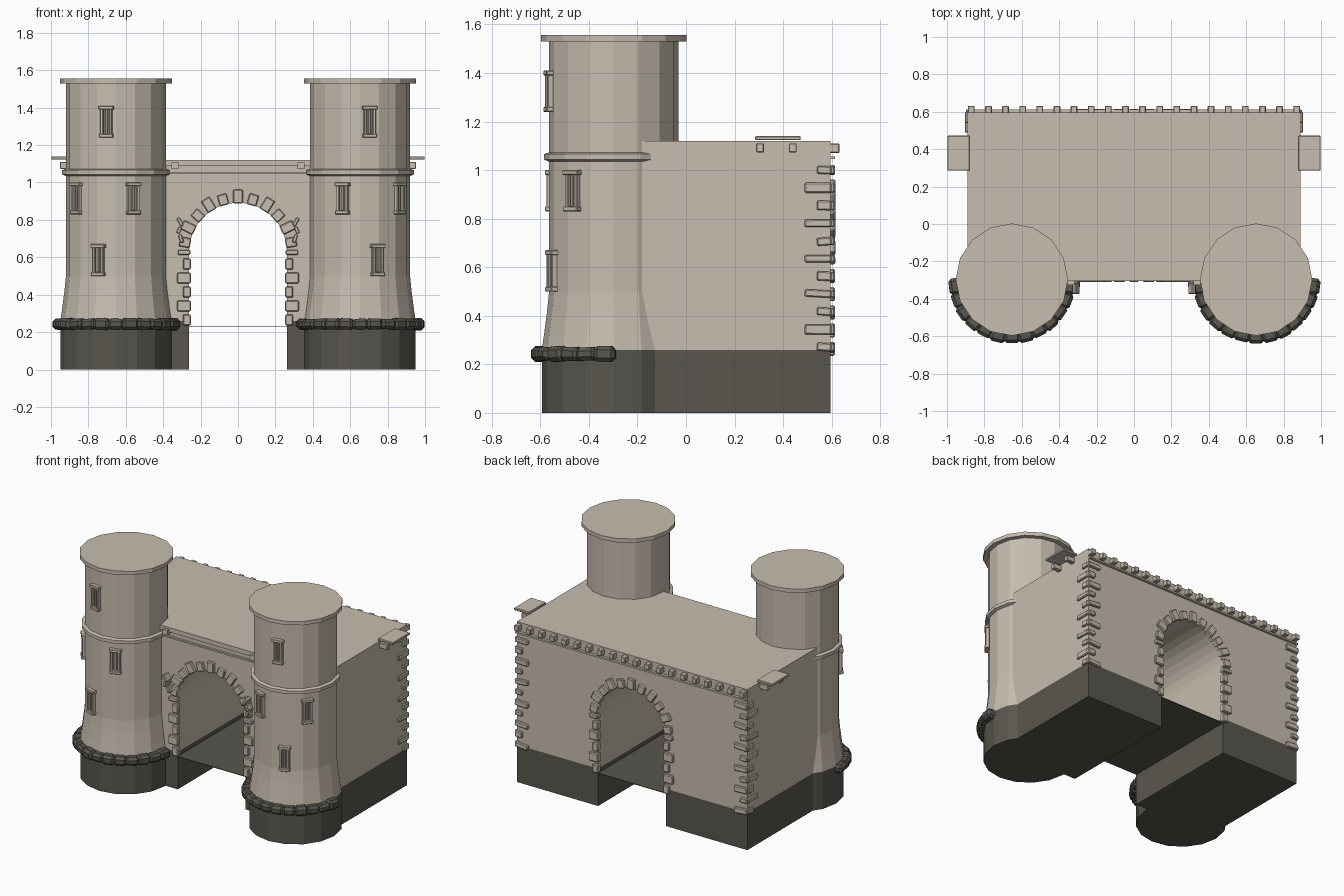
import bpy, bmesh, math, random
from mathutils import Matrix, Vector

if "Cube" in bpy.data.objects:
    bpy.data.objects.remove(bpy.data.objects["Cube"])

random.seed(4)
FRONT, BACK, HALF, ROOF, BASE = -0.29, 0.595, 0.89, 1.12, 0.26
ARCH_R, SPRING, FLOOR = 0.262, 0.63, 0.23
TX, TY, BODY_R = 0.653, -0.297, 0.267


def material(name, rgb):
    m = bpy.data.materials.new(name)
    m.diffuse_color = (*rgb, 1)
    m.use_nodes = True
    m.node_tree.nodes["Principled BSDF"].inputs["Base Color"].default_value = m.diffuse_color
    return m


STONE = material("pale stone", (0.57, 0.51, 0.43))
DARK = material("dark stone", (0.10, 0.094, 0.077))


def finish(name, bm, mat, bevel=0):
    bmesh.ops.recalc_face_normals(bm, faces=bm.faces)
    me = bpy.data.meshes.new(name)
    bm.to_mesh(me)
    bm.free()
    me.materials.append(mat)
    ob = bpy.data.objects.new(name, me)
    bpy.context.collection.objects.link(ob)
    if bevel:
        b = ob.modifiers.new("chipped edges", 'BEVEL')
        b.width, b.segments = bevel, 1
    return ob


def box(bm, c, s, frame=Matrix()):
    """Cuboid of centre c and size s, placed in a local frame."""
    m = frame @ Matrix.Translation(c) @ Matrix.Diagonal((*s, 1))
    bmesh.ops.create_cube(bm, size=1, matrix=m)


def span(bm, x0, x1, y0, y1, z0, z1):
    box(bm, ((x0 + x1) / 2, (y0 + y1) / 2, (z0 + z1) / 2),
        (abs(x1 - x0), abs(y1 - y0), abs(z1 - z0)))


def lathe(name, profile, cx, cy, mat, n=16):
    bm = bmesh.new()
    rings = []
    for r, z in profile:
        rings.append([bm.verts.new((cx + r * math.sin(2 * math.pi * i / n),
                                    cy - r * math.cos(2 * math.pi * i / n), z))
                      for i in range(n)])
    for a, b in zip(rings, rings[1:]):
        for i in range(n):
            j = (i + 1) % n
            bm.faces.new((a[i], a[j], b[j], b[i]))
    bm.faces.new(rings[0])
    bm.faces.new(rings[-1])
    return finish(name, bm, mat)


# Main block: arched profile extruded from front to back
outline = [(-ARCH_R, BASE), (-HALF, BASE), (-HALF, ROOF), (HALF, ROOF), (HALF, BASE), (ARCH_R, BASE)]
outline += [(ARCH_R * math.cos(math.pi * i / 16), SPRING + ARCH_R * math.sin(math.pi * i / 16))
            for i in range(17)]
bm = bmesh.new()
face = bm.faces.new([bm.verts.new((x, FRONT, z)) for x, z in outline])
ext = bmesh.ops.extrude_face_region(bm, geom=[face])
bmesh.ops.translate(bm, vec=(0, BACK - FRONT, 0),
                    verts=[v for v in ext["geom"] if isinstance(v, bmesh.types.BMVert)])
finish("gatehouse_block", bm, STONE)

# Dark plinths and the passage floor
bm = bmesh.new()
for s in (-1, 1):
    span(bm, s * ARCH_R, s * HALF, FRONT, BACK, 0, BASE)
span(bm, -ARCH_R, ARCH_R, FRONT, BACK, FLOOR - 0.004, FLOOR)
finish("plinth_and_floor", bm, DARK)

# Towers, window frames and the rubble ring at their feet
for s, side in ((-1, "left"), (1, "right")):
    cx = s * TX
    lathe(side + "_tower_base", [(0.297, 0), (0.297, BASE)], cx, TY, DARK)
    lathe(side + "_tower_body", [(0.297, BASE), (0.288, 0.32), (0.275, 0.42), (BODY_R, 0.5),
                                 (BODY_R, 1.53)], cx, TY, STONE)
    lathe(side + "_tower_band", [(BODY_R, 1.035), (0.287, 1.043), (0.287, 1.066),
                                 (BODY_R, 1.073)], cx, TY, STONE)
    lathe(side + "_tower_cap", [(0.3, 1.53), (0.3, 1.557)], cx, TY, STONE)

    bm = bmesh.new()
    for dx, z in ((0.05, 1.325), (0.207, 0.915), (-0.092, 0.915), (0.092, 0.585)):
        a = s * math.asin(dx / BODY_R)
        f = Matrix.Translation((cx, TY, z)) @ Matrix.Rotation(a, 4, 'Z')
        r = -BODY_R
        for k in (-1, 1):
            box(bm, (k * 0.024, r, 0), (0.016, 0.034, 0.14), f)
        box(bm, (0, r, 0), (0.014, 0.022, 0.13), f)
        box(bm, (0, r, 0.075), (0.08, 0.044, 0.02), f)
        box(bm, (0, r, -0.075), (0.074, 0.044, 0.02), f)
    finish(side + "_tower_windows", bm, STONE, 0.003)

    bm = bmesh.new()
    n = 13
    for i in range(n):
        a = math.radians(-90 + 180 * (i + 0.5) / n)
        f = (Matrix.Translation((cx, TY, 0.243)) @ Matrix.Rotation(a, 4, 'Z')
             @ Matrix.Rotation(random.uniform(-0.06, 0.06), 4, 'Y'))
        box(bm, (0, -0.308, 0), (0.088, 0.066 + random.uniform(-0.006, 0.006),
                                 0.062 + random.uniform(-0.008, 0.004)), f)
    finish(side + "_rubble_ring", bm, DARK, 0.016)

# Arch stones, imposts and jamb stones on both faces
for name, y, out in (("front", FRONT, -1), ("back", BACK, 1)):
    bm = bmesh.new()
    for i in range(-5, 6):
        a = math.radians(16 * i)
        f = Matrix.Translation((0, y, SPRING)) @ Matrix.Rotation(a, 4, 'Y')
        long = 0.074 if i % 2 == 0 else 0.06
        box(bm, (0, 0, ARCH_R - 0.004 + long / 2), (0.052, 0.04, long), f)
    for s in (-1, 1):
        span(bm, s * 0.255, s * 0.322, y - 0.02, y + 0.02, 0.612, 0.64)
        for i in range(5):
            w = 0.325 if i % 2 else 0.295
            z = 0.235 + i * 0.075
            span(bm, s * 0.252, s * w, y - 0.018, y + 0.018, z, z + 0.058)
    finish(name + "_arch_stones", bm, STONE, 0.005)

# Broken brackets beside the front arch
bm = bmesh.new()
for s in (-1, 1):
    for dx, y, z, h, t in ((0.305, -0.31, 0.70, 0.045, 0.3), (0.315, -0.335, 0.745, 0.04, -0.4),
                           (0.31, -0.345, 0.79, 0.05, 0.5)):
        f = Matrix.Translation((s * dx, y, z)) @ Matrix.Rotation(s * t, 4, 'Y')
        box(bm, (0, 0, 0), (0.022, 0.06, h), f)
finish("front_broken_brackets", bm, STONE, 0.005)

# Quoins on the back corners, long and short in turn on each face
bm = bmesh.new()
for s in (-1, 1):
    for i in range(11):
        z = 0.27 + i * 0.073
        side_len, back_len = (0.11, 0.055) if i % 2 else (0.06, 0.1)
        h = 0.036 + random.uniform(-0.006, 0.006)
        tilt = random.uniform(-0.08, 0.08)
        f = Matrix.Translation((s * HALF, BACK, z))
        box(bm, (0, -side_len / 2 + 0.004, 0), (0.026, side_len, h),
            f @ Matrix.Rotation(tilt, 4, 'X'))
        box(bm, (-s * back_len / 2 + s * 0.006, 0, 0), (back_len, 0.036, h),
            f @ Matrix.Rotation(tilt, 4, 'Y'))
finish("corner_quoins", bm, STONE, 0.005)

# Front cornice with end blocks
bm = bmesh.new()
span(bm, -0.42, 0.42, FRONT - 0.016, FRONT + 0.02, 1.088, ROOF)
span(bm, -0.42, 0.42, FRONT - 0.014, FRONT + 0.02, 1.046, 1.056)
for s in (-1, 1):
    span(bm, s * 0.318, s * 0.355, FRONT - 0.035, FRONT, 1.072, 1.108)
finish("front_cornice", bm, STONE)

# Back ledge and row of corbels
bm = bmesh.new()
span(bm, -HALF, HALF, BACK, BACK + 0.018, 1.045, 1.057)
finish("back_ledge", bm, STONE)
bm = bmesh.new()
for i in range(20):
    box(bm, (-0.87 + i * 1.74 / 19, BACK + 0.014, 1.09), (0.036, 0.046, 0.04))
finish("back_corbels", bm, STONE, 0.004)

# Side slabs, each on two corbels
bm = bmesh.new()
for s in (-1, 1):
    span(bm, s * 0.88, s * 0.998, 0.285, 0.472, 1.123, 1.14)
    for y in (0.305, 0.44):
        span(bm, s * 0.87, s * 0.952, y - 0.016, y + 0.016, 1.073, 1.11)
finish("side_slabs", bm, STONE, 0.003)
